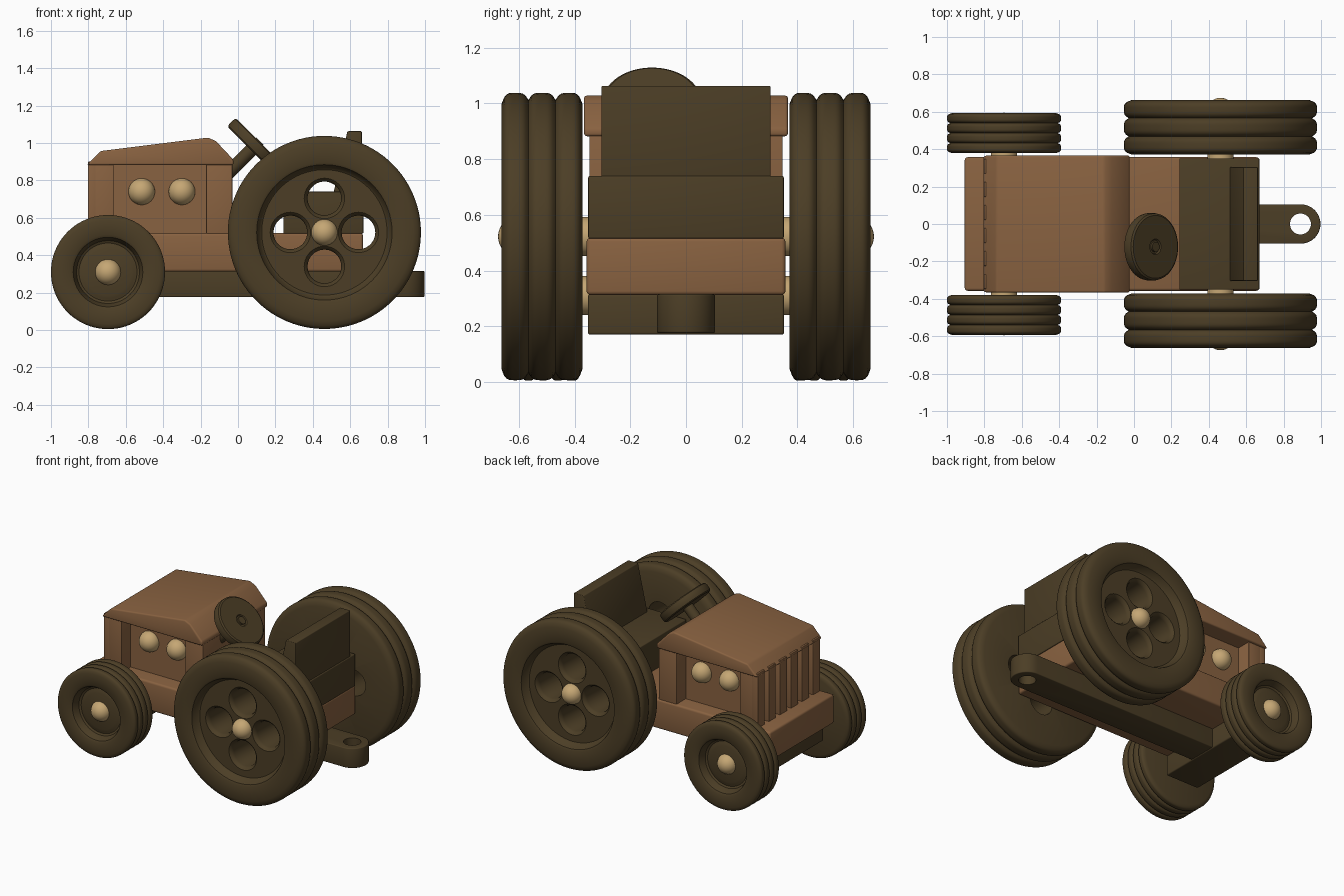
import bpy, bmesh, math
from mathutils import Matrix, Vector

if "Cube" in bpy.data.objects:
    bpy.data.objects.remove(bpy.data.objects["Cube"])


def material(name, rgb):
    m = bpy.data.materials.new(name)
    m.diffuse_color = (*rgb, 1)
    m.use_nodes = True
    m.node_tree.nodes["Principled BSDF"].inputs["Base Color"].default_value = m.diffuse_color
    return m


DARK = material("dark walnut", (0.072, 0.048, 0.019))
BROWN = material("warm brown wood", (0.25, 0.122, 0.052))
TAN = material("pale wood", (0.56, 0.385, 0.175))


def finish(name, bm, mat, bevel=0.0, angle=35):
    bmesh.ops.recalc_face_normals(bm, faces=bm.faces)
    me = bpy.data.meshes.new(name)
    bm.to_mesh(me)
    bm.free()
    ob = bpy.data.objects.new(name, me)
    bpy.context.collection.objects.link(ob)
    me.materials.append(mat)
    bpy.ops.object.select_all(action='DESELECT')
    ob.select_set(True)
    bpy.context.view_layer.objects.active = ob
    if bevel:
        b = ob.modifiers.new("bevel", 'BEVEL')
        b.width, b.segments, b.limit_method = bevel, 3, 'ANGLE'
        bpy.ops.object.modifier_apply(modifier="bevel")
    bpy.ops.object.shade_smooth_by_angle(angle=math.radians(angle))
    return ob


def box(name, x, y, z, mat, bevel=0.008):
    bm = bmesh.new()
    bmesh.ops.create_cube(bm, size=1)
    for v in bm.verts:
        v.co = Vector([(a + b) / 2 + c * (b - a) for c, (a, b) in zip(v.co, (x, y, z))])
    return finish(name, bm, mat, bevel)


def prism(name, pts, half, mat, bevel=0.008):
    """Extrude an x-z outline across the width."""
    bm = bmesh.new()
    f = bm.faces.new([bm.verts.new((x, -half, z)) for x, z in pts])
    ext = bmesh.ops.extrude_face_region(bm, geom=[f])["geom"]
    for v in ext:
        if isinstance(v, bmesh.types.BMVert):
            v.co.y = half
    return finish(name, bm, mat, bevel)


def lathe(name, profile, mat, center, axis, steps=64, angle=35):
    """Spin (radius, height) points around an axis; ends close at radius 0."""
    bm = bmesh.new()
    rot = Vector((0, 0, 1)).rotation_difference(Vector(axis)).to_matrix()
    c = Vector(center)
    rings = []
    for r, h in profile:
        n = 1 if r == 0 else steps
        rings.append([bm.verts.new(c + rot @ Vector((r * math.cos(i * math.tau / steps),
                      r * math.sin(i * math.tau / steps), h))) for i in range(n)])
    for a, b in zip(rings, rings[1:]):
        for i in range(steps):
            j = (i + 1) % steps
            quad = [a[i % len(a)], a[j % len(a)], b[j % len(b)], b[i % len(b)]]
            bm.faces.new(list(dict.fromkeys(quad)))
    return finish(name, bm, mat, 0, angle)


def cylinder(name, r, a, b, mat):
    a, b = Vector(a), Vector(b)
    d = (b - a).length
    return lathe(name, [(0, 0), (r, 0), (r, d), (0, d)], mat, a, b - a, 32)


def cut(ob, cutter):
    m = ob.modifiers.new("cut", 'BOOLEAN')
    m.operation, m.object, m.solver = 'DIFFERENCE', cutter, 'EXACT'
    bpy.ops.object.select_all(action='DESELECT')
    ob.select_set(True)
    bpy.context.view_layer.objects.active = ob
    bpy.ops.object.modifier_apply(modifier="cut")
    bpy.data.objects.remove(cutter)
    bpy.ops.object.shade_smooth_by_angle(angle=math.radians(35))


def dome(name, center, r):
    bm = bmesh.new()
    bmesh.ops.create_uvsphere(bm, u_segments=32, v_segments=16, radius=r,
                              matrix=Matrix.Translation(center))
    return finish(name, bm, TAN)


def tread(radius, width, ridges, depth):
    """Rounded ridges across the tyre width."""
    pts, w = [], width / ridges
    for k in range(ridges):
        for i in range(11):
            t = -1 + i / 5
            if i == 0 and k > 0:
                continue
            edge = (k == 0 and t < 0) or (k == ridges - 1 and t > 0)
            pts.append((radius - (depth * 1.6 if edge else depth) * abs(t) ** 4, (k + (t + 1) / 2) * w))
    return pts


# Wheels, axles and hub caps on both sides
RX, RZ, FX, FZ = 0.462, 0.522, -0.695, 0.31
for s, side in ((-1, "right"), (1, "left")):
    w = 0.292
    rear = lathe("rear_wheel_" + side, [(0, 0)] + tread(0.516, w, 3, 0.026) +
                 [(0.375, w), (0.362, w - 0.006), (0.345, w - 0.05), (0.335, w - 0.057), (0, w - 0.057)],
                 DARK, (RX, s * 0.371, RZ), (0, s, 0), 96)
    d = w - 0.057
    for dx, dz in ((0.182, 0), (-0.182, 0), (0, 0.182), (0, -0.182)):
        hole = lathe("hole_cutter", [(0, -0.02), (0.09, -0.02), (0.09, d - 0.03), (0.095, d - 0.012),
                     (0.108, d), (0.108, d + 0.1), (0, d + 0.1)], DARK,
                     (RX + dx, s * 0.371, RZ + dz), (0, s, 0), 40)
        hole.hide_render = True
        cut(rear, hole)
    dome("rear_hub_cap_" + side, (RX, s * 0.605, RZ), 0.07)

    w = 0.214
    lathe("front_wheel_" + side, [(0, 0)] + tread(0.305, w, 4, 0.017) +
          [(0.2, w), (0.186, w - 0.008), (0.176, w - 0.03), (0.168, w - 0.055), (0.155, w - 0.062),
           (0.14, w - 0.058), (0.125, w - 0.053), (0, w - 0.053)],
          DARK, (FX, s * 0.379, FZ), (0, s, 0), 80)
    dome("front_hub_cap_" + side, (FX, s * 0.525, FZ), 0.07)

    # Round pegs on the engine side
    for i, x in enumerate((-0.515, -0.3)):
        dome(f"engine_peg_{side}_{i + 1}", (x, s * 0.245, 0.74), 0.071)

cylinder("rear_axle", 0.07, (RX, -0.4, RZ), (RX, 0.4, RZ), TAN)
cylinder("front_axle", 0.07, (FX, -0.4, FZ), (FX, 0.4, FZ), TAN)

# Chassis and front axle block
box("chassis", (-0.905, 0.668), (-0.357, 0.357), (0.312, 0.518), BROWN, 0.014)
box("front_axle_block", (-0.825, -0.565), (-0.352, 0.352), (0.17, 0.314), DARK)

# Drawbar with rounded end and hitch hole
bm = bmesh.new()
outline = [(-0.6, 0.105), (-0.6, -0.105)] + [
    (0.892 + 0.105 * math.cos(a), 0.105 * math.sin(a))
    for a in (math.pi * (i / 20 - 0.5) for i in range(21))]
f = bm.faces.new([bm.verts.new((x, y, 0.176)) for x, y in outline])
for g in bmesh.ops.extrude_face_region(bm, geom=[f])["geom"]:
    if isinstance(g, bmesh.types.BMVert):
        g.co.z = 0.315
bar = finish("drawbar", bm, DARK, 0.006)
cut(bar, cylinder("hitch_cutter", 0.056, (0.89, 0, 0.1), (0.89, 0, 0.4), DARK))

# Engine: core, rear bulkhead, front block and grille bars
box("engine_core", (-0.7, -0.1), (-0.245, 0.245), (0.51, 0.9), BROWN, 0)
box("engine_bulkhead", (-0.17, -0.03), (-0.347, 0.347), (0.51, 0.9), BROWN, 0.005)
box("engine_front", (-0.765, -0.665), (-0.347, 0.347), (0.51, 0.9), BROWN, 0.003)
n, gap = 6, 0.045
bw = (0.694 - gap * (n - 1)) / n
for i in range(n):
    y = -0.347 + i * (bw + gap)
    box(f"grille_bar_{i + 1}", (-0.803, -0.755), (y, y + bw), (0.51, 0.9), BROWN, 0.004)

# Hood
prism("hood", [(-0.808, 0.882), (-0.735, 0.957), (-0.16, 1.029), (-0.118, 1.01),
               (-0.024, 0.91), (-0.024, 0.882)], 0.366, BROWN, 0.01)

# Seat and backrest
box("seat", (0.242, 0.67), (-0.351, 0.351), (0.515, 0.74), DARK, 0.006)
prism("backrest", [(0.51, 0.73), (0.585, 1.063), (0.662, 1.063), (0.662, 0.73)], 0.304, DARK, 0.005)

# Steering wheel and column
c, ax = Vector((0.092, -0.122, 0.985)), Vector((1, 0, 1)).normalized()
lathe("steering_wheel", [(0, -0.032), (0.168, -0.032), (0.178, -0.025), (0.181, -0.01), (0.181, 0.01),
      (0.178, 0.025), (0.168, 0.032), (0.042, 0.032), (0.036, 0.024), (0, 0.024)], DARK, c, ax)
cylinder("steering_column", 0.036, c - ax * 0.22, c - ax * 0.02, DARK)
cylinder("steering_pin", 0.027, c, c + ax * 0.036, DARK)
